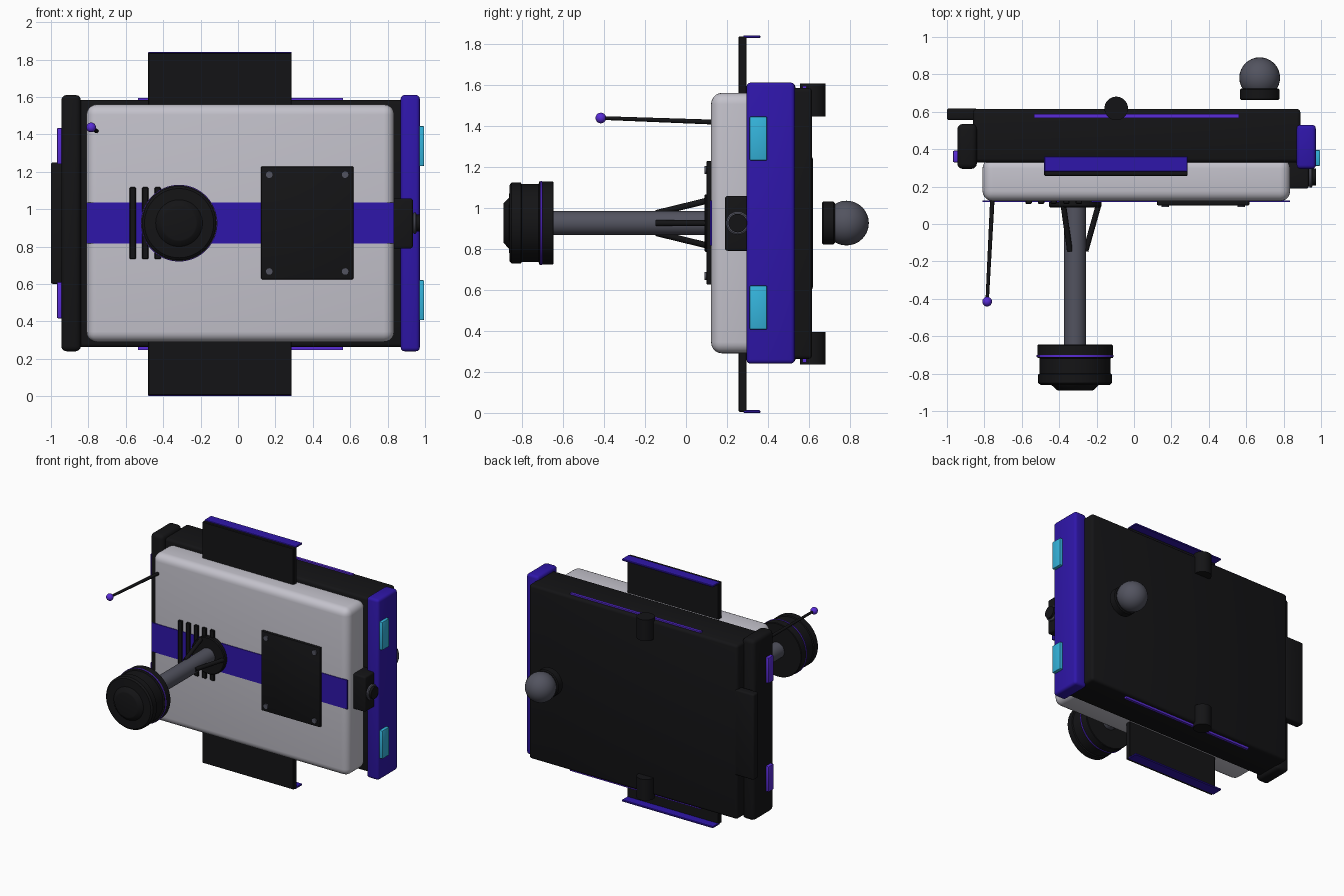
import bpy, bmesh, math
from mathutils import Vector

if "Cube" in bpy.data.objects:
    bpy.data.objects.remove(bpy.data.objects["Cube"])

def mat(name, rgb):
    m = bpy.data.materials.new(name)
    m.diffuse_color = (*rgb, 1)
    m.use_nodes = True
    m.node_tree.nodes["Principled BSDF"].inputs["Base Color"].default_value = m.diffuse_color
    return m

BLACK = mat("black", (0.007, 0.007, 0.008))
WHITE = mat("pale_grey", (0.55, 0.54, 0.6))
INDIGO = mat("indigo", (0.028, 0.008, 0.4))
VIOLET = mat("violet", (0.1, 0.025, 0.68))
CYAN = mat("cyan", (0.035, 0.46, 0.72))
STEEL = mat("steel", (0.085, 0.087, 0.115))

def finish(bm, name, m):
    bmesh.ops.recalc_face_normals(bm, faces=bm.faces)
    me = bpy.data.meshes.new(name)
    bm.to_mesh(me)
    bm.free()
    ob = bpy.data.objects.new(name, me)
    bpy.context.collection.objects.link(ob)
    me.materials.append(m)
    bpy.ops.object.select_all(action='DESELECT')
    ob.select_set(True)
    bpy.context.view_layer.objects.active = ob
    bpy.ops.object.shade_smooth_by_angle(angle=math.radians(35))
    return ob

def box(name, x, y, z, m, bevel=0.0, seg=3):
    """Box from (min, max) ranges with rounded edges."""
    bm = bmesh.new()
    bmesh.ops.create_cube(bm, size=1)
    for v in bm.verts:
        v.co = [r[0] if c < 0 else r[1] for c, r in zip(v.co, (x, y, z))]
    if bevel:
        bmesh.ops.bevel(bm, geom=bm.edges[:], offset=bevel, segments=seg,
                        profile=0.5, affect='EDGES')
    return finish(bm, name, m)

def lathe(name, start, axis, profile, m, n=48):
    """Revolve (distance along axis, radius) points about an axis."""
    q = Vector(axis).to_track_quat('Z', 'Y')
    bm = bmesh.new()
    rings = [[bm.verts.new(Vector(start) + q @ Vector(
        (r * math.cos(2 * math.pi * i / n), r * math.sin(2 * math.pi * i / n), d)))
        for i in range(n)] for d, r in profile]
    for a, b in zip(rings, rings[1:]):
        for i in range(n):
            j = (i + 1) % n
            bm.faces.new((a[i], a[j], b[j], b[i]))
    bm.faces.new(rings[0])
    bm.faces.new(rings[-1])
    return finish(bm, name, m)

def rod(name, a, b, r, m, n=24, r2=None):
    d = Vector(b) - Vector(a)
    return lathe(name, a, d, [(0, r), (d.length, r2 or r)], m, n)

def ball(name, c, r, m, seg=32):
    bm = bmesh.new()
    bmesh.ops.create_uvsphere(bm, u_segments=seg, v_segments=seg // 2, radius=r)
    bmesh.ops.translate(bm, verts=bm.verts, vec=c)
    return finish(bm, name, m)

ZC = 0.925  # mid height

# Main housing
box("rear_body", (-0.86, 0.89), (0.33, 0.615), (0.262, 1.583), BLACK, 0.02)
box("front_case", (-0.81, 0.835), (0.122, 0.352), (0.29, 1.56), WHITE, 0.055, 5)
box("front_stripe", (-0.81, 0.835), (0.117, 0.126), (0.815, 1.035), INDIGO)
box("rear_side_tab", (-1.0, -0.84), (0.555, 0.618), (0.6, 1.25), BLACK, 0.012)

# Side bumpers and their lights
box("left_bumper", (-0.945, -0.84), (0.295, 0.535), (0.24, 1.61), BLACK, 0.028)
box("right_bumper", (0.87, 0.972), (0.295, 0.53), (0.24, 1.61), INDIGO, 0.02)
for tag, s in (("lower", -1), ("upper", 1)):
    c = ZC + s * 0.412
    box(f"{tag}_right_light", (0.955, 0.995), (0.31, 0.395), (c - 0.107, c + 0.107), CYAN, 0.006, 2)
    box(f"{tag}_left_light", (-0.968, -0.93), (0.33, 0.392), (c - 0.097, c + 0.097), VIOLET, 0.006, 2)

# Mirrored top and bottom details
for tag, s in (("bottom", -1), ("top", 1)):
    def zr(a, b):
        return tuple(sorted((0.92 + s * a, 0.92 + s * b)))
    box(f"{tag}_bracket", (-0.48, 0.287), (0.257, 0.296), zr(0.6, 0.915), BLACK, 0.004, 1)
    box(f"{tag}_bracket_lip", (-0.48, 0.287), (0.28, 0.362), zr(0.907, 0.92), INDIGO, 0.003, 1)
    box(f"{tag}_glow_strip", (-0.535, 0.562), (0.568, 0.588), zr(0.65, 0.674), VIOLET)
    z = zr(0.525, 0.685)
    rod(f"{tag}_hinge_barrel", (-0.095, 0.618, z[0]), (-0.095, 0.618, z[1]), 0.063, BLACK, 32)

# Cover plate with corner bolts
box("cover_plate", (0.123, 0.617), (0.1, 0.126), (0.625, 1.228), BLACK, 0.006, 2)
for i, (x, z) in enumerate((x, z) for x in (0.167, 0.573) for z in (0.667, 1.184)):
    rod(f"cover_bolt_{i}", (x, 0.105, z), (x, 0.09, z), 0.02, STEEL, 16)

# Vent slats
for i in range(5):
    x = -0.563 + i * 0.067
    box(f"vent_slat_{i}", (x - 0.017, x + 0.017), (0.108, 0.128), (0.733, 1.117), BLACK, 0.004, 1)

# Side latch
box("latch_block", (0.82, 0.935), (0.19, 0.335), (0.79, 1.057), BLACK, 0.012)
rod("latch_knob", (0.92, 0.252, ZC), (0.972, 0.252, ZC), 0.045, BLACK, 32)
lathe("latch_ring", (0.935, 0.252, ZC), (1, 0, 0),
      [(0, 0.05), (0.005, 0.057), (0.015, 0.057), (0.02, 0.05)], STEEL, 32)

# Front arm: flange, shaft, three struts and head
AX = -0.315
lathe("arm_flange", (AX, 0.125, ZC), (0, -1, 0), [(0, 0.14), (0.03, 0.14), (0.036, 0.134)], BLACK)
rod("arm_shaft", (AX, 0.12, ZC), (AX, -0.68, ZC), 0.059, STEEL, 32)
for i in range(3):
    a = i * 2 * math.pi / 3
    p = [(AX + r * math.cos(a), y, ZC + r * math.sin(a)) for r, y in ((0.125, 0.1), (0.056, -0.145))]
    rod(f"arm_strut_{i}", p[0], p[1], 0.015, BLACK, 12)
lathe("arm_head", (AX, -0.645, ZC), (0, -1, 0),
      [(0, 0.198), (0.004, 0.202), (0.07, 0.202), (0.073, 0.19), (0.155, 0.19), (0.16, 0.197),
       (0.205, 0.197), (0.215, 0.185), (0.217, 0.125), (0.243, 0.098), (0.245, 0.09)], BLACK, 64)
lathe("arm_head_ring", (AX, -0.7, ZC), (0, -1, 0),
      [(0, 0.2), (0.001, 0.205), (0.01, 0.205), (0.011, 0.2)], VIOLET, 64)

# Rear ball knob
lathe("rear_knob_base", (0.672, 0.662, ZC), (0, 1, 0),
      [(0, 0.098), (0.007, 0.105), (0.056, 0.105), (0.063, 0.098)], BLACK)
ball("rear_knob_ball", (0.672, 0.782, ZC), 0.109, STEEL)

# Antenna
rod("antenna_rod", (-0.757, 0.14, 1.417), (-0.785, -0.41, 1.437), 0.012, BLACK, 12, 0.009)
ball("antenna_tip", (-0.785, -0.415, 1.437), 0.026, VIOLET, 20)
